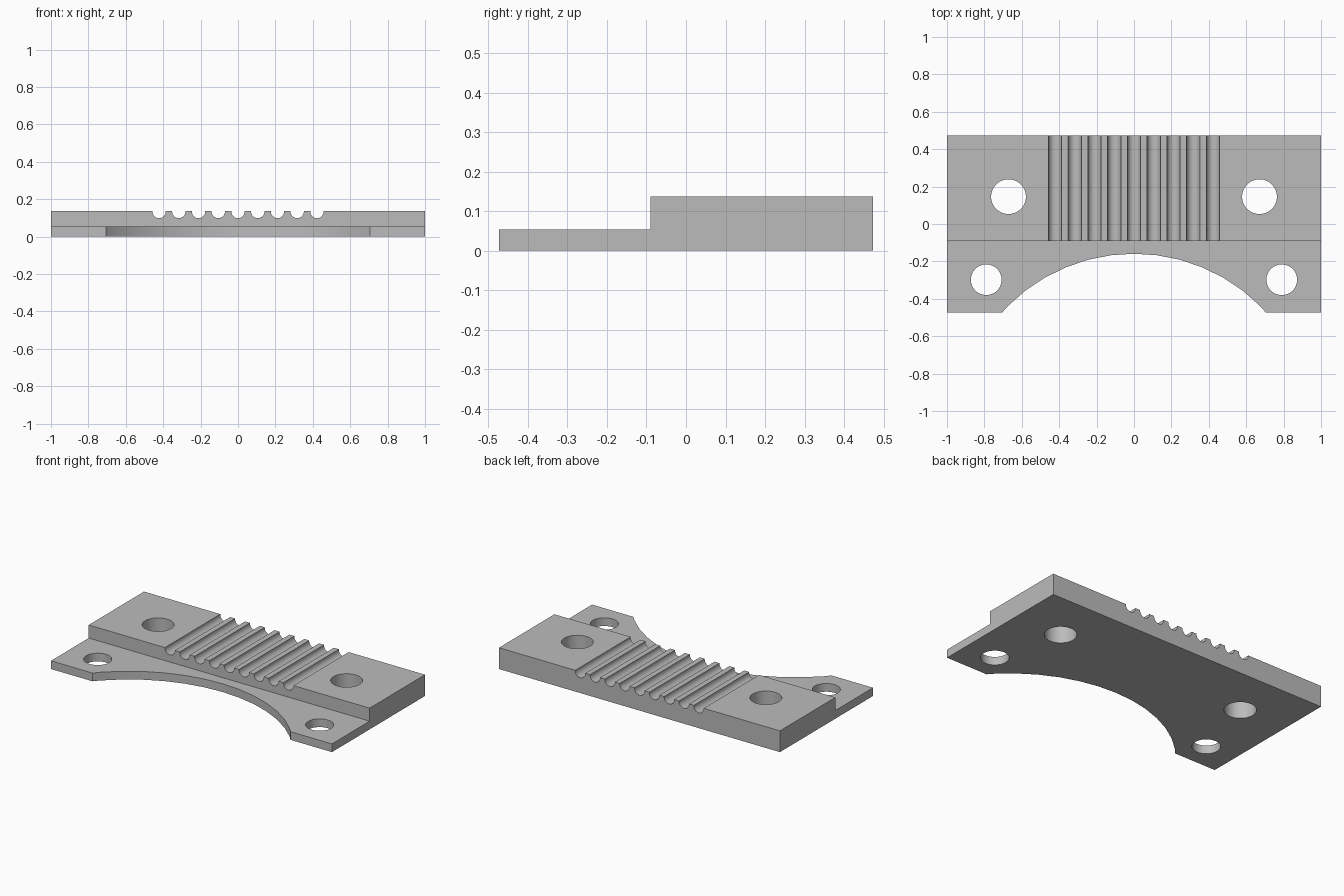
import bpy
import math

if "Cube" in bpy.data.objects:
    bpy.data.objects.remove(bpy.data.objects["Cube"], do_unlink=True)

HALF_DEPTH = 0.473
STEP_Y = -0.09
FLANGE_TOP = 0.053
BLOCK_TOP = 0.137

# Single plain grey material
grey = bpy.data.materials.new("plain grey")
grey.use_nodes = True
colour = (0.5, 0.5, 0.5, 1)
grey.diffuse_color = colour
grey.node_tree.nodes["Principled BSDF"].inputs["Base Color"].default_value = colour

# Stepped clamp plate: side profile (y, z) extruded along x
profile = [(-HALF_DEPTH, 0), (HALF_DEPTH, 0), (HALF_DEPTH, BLOCK_TOP),
           (STEP_Y, BLOCK_TOP), (STEP_Y, FLANGE_TOP), (-HALF_DEPTH, FLANGE_TOP)]
n = len(profile)
verts = [(x, y, z) for x in (-1, 1) for y, z in profile]
faces = [tuple(reversed(range(n))), tuple(range(n, 2 * n))]
faces += [(i, (i + 1) % n, (i + 1) % n + n, i + n) for i in range(n)]
mesh = bpy.data.meshes.new("clamp_plate")
mesh.from_pydata(verts, [], faces)
mesh.materials.append(grey)
plate = bpy.data.objects.new("clamp_plate", mesh)
bpy.context.collection.objects.link(plate)


def cut_cylinder(radius, location, sides, depth=1.0, rotation=(0, 0, 0)):
    """Subtract a cylinder from the plate and remove the cutter."""
    bpy.ops.mesh.primitive_cylinder_add(vertices=sides, radius=radius, depth=depth,
                                        location=location, rotation=rotation)
    cutter = bpy.context.object
    cutter.name = "cutter"
    cutter.hide_render = True
    cutter.data.materials.append(grey)
    mod = plate.modifiers.new("cut", "BOOLEAN")
    mod.operation = "DIFFERENCE"
    mod.solver = "EXACT"
    mod.object = cutter
    bpy.context.view_layer.objects.active = plate
    bpy.ops.object.modifier_apply(modifier=mod.name)
    bpy.data.objects.remove(cutter, do_unlink=True)


# Bolt holes through the block and the flange, on both sides
for side in (-1, 1):
    cut_cylinder(0.093, (side * 0.671, 0.146, 0), 48)
    cut_cylinder(0.082, (side * 0.79, -0.298, 0), 48)

# Large arc in the front edge
cut_cylinder(0.953, (0, -1.112, 0), 48)

# Nine round grip grooves running front to back
for i in range(-4, 5):
    cut_cylinder(0.0355, (i * 0.1055, 0.2, BLOCK_TOP - 0.003), 32,
                 depth=2, rotation=(math.pi / 2, 0, 0))

bpy.ops.object.select_all(action="DESELECT")
plate.select_set(True)
bpy.context.view_layer.objects.active = plate
bpy.ops.object.shade_smooth_by_angle(angle=math.radians(30))
